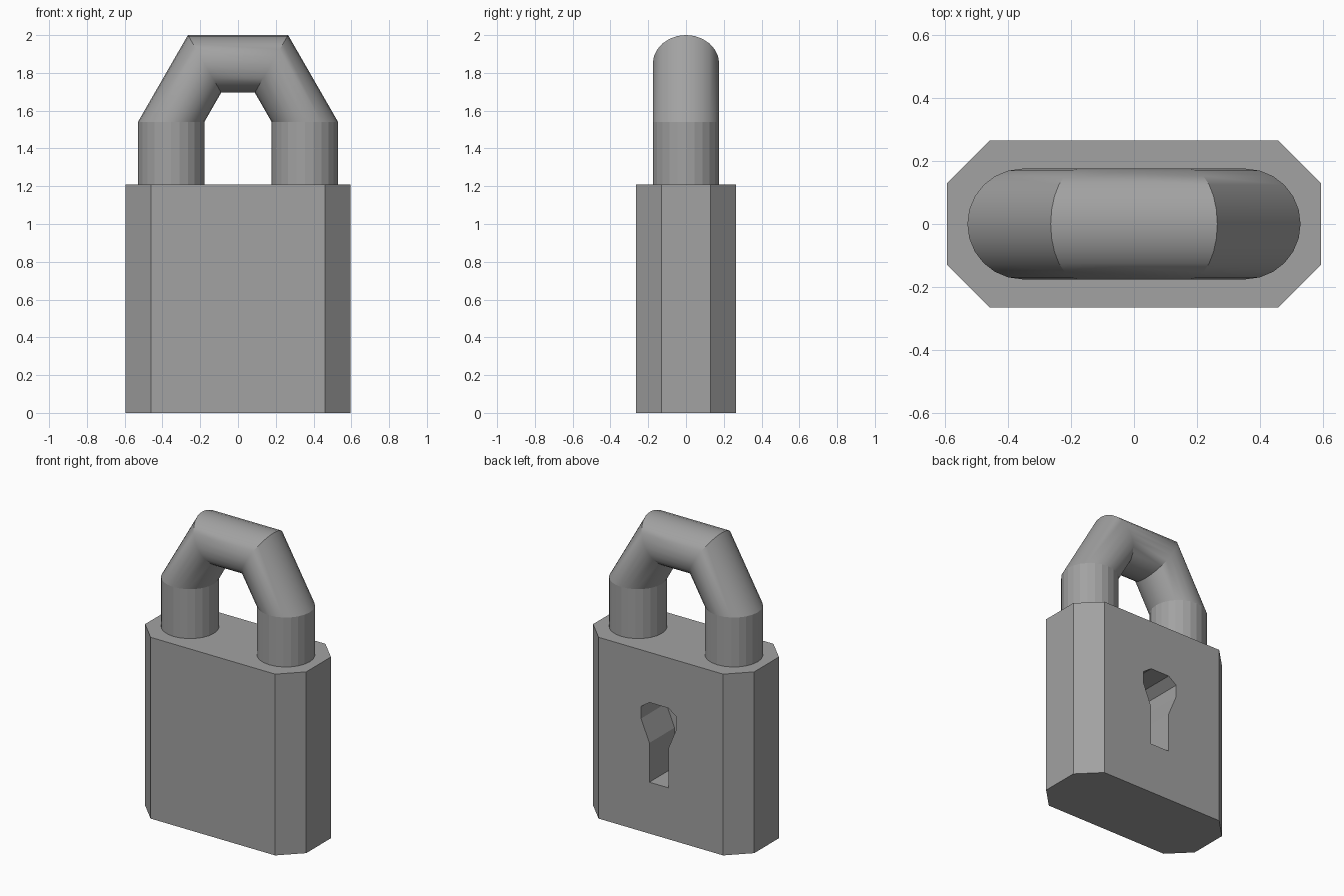
import bpy, bmesh
from math import cos, sin, pi, radians
from mathutils import Vector

if "Cube" in bpy.data.objects:
    bpy.data.objects.remove(bpy.data.objects["Cube"], do_unlink=True)

GREY = (0.36, 0.36, 0.36, 1)
steel = bpy.data.materials.new("grey_steel")
steel.use_nodes = True
steel.diffuse_color = GREY
steel.node_tree.nodes["Principled BSDF"].inputs["Base Color"].default_value = GREY

RADIUS, SIDES = 0.176, 24
LEG_X, BODY_TOP, LEG_TOP = 0.354, 1.21, 1.54


def loft(name, rings):
    """Skin a list of equal point rings and cap both ends."""
    bm = bmesh.new()
    loops = [[bm.verts.new(p) for p in ring] for ring in rings]
    for a, b in zip(loops, loops[1:]):
        for i in range(len(a)):
            j = (i + 1) % len(a)
            bm.faces.new((a[i], a[j], b[j], b[i]))
    bm.faces.new(loops[0])
    bm.faces.new(loops[-1])
    bmesh.ops.recalc_face_normals(bm, faces=bm.faces[:])
    mesh = bpy.data.meshes.new(name)
    bm.to_mesh(mesh)
    bm.free()
    mesh.materials.append(steel)
    obj = bpy.data.objects.new(name, mesh)
    bpy.context.collection.objects.link(obj)
    return obj


def circle(x, z, tilt):
    """Circle whose outer point leans up from +x by the tilt angle."""
    outward = Vector((cos(radians(tilt)), 0, sin(radians(tilt))))
    side = Vector((0, 1, 0))
    angles = [2 * pi * i / SIDES for i in range(SIDES)]
    return [Vector((x, 0, z)) + RADIUS * (cos(a) * outward + sin(a) * side) for a in angles]


# Body: block with chamfered upright corners
w, d, c = 0.595, 0.265, 0.135
corner = [(w, d - c), (w - c, d)]
half = corner + [(-x, y) for x, y in reversed(corner)]
outline = half + [(-x, -y) for x, y in half]
body = loft("lock_body", [[(x, y, z) for x, y in outline] for z in (0, BODY_TOP)])

# Keyhole: blind recess cut into the back
key_half = [(0.07, 0.343), (0.07, 0.605), (0.131, 0.752), (0.131, 0.832), (0.07, 0.875)]
key = key_half + [(-x, z) for x, z in reversed(key_half)]
cutter = loft("keyhole_cutter", [[(x + 0.015, y, z) for x, z in key] for y in (0, 0.4)])
cutter.hide_render = True
cut = body.modifiers.new("keyhole", "BOOLEAN")
cut.operation = "DIFFERENCE"
cut.solver = "EXACT"
cut.object = cutter
bpy.context.view_layer.objects.active = body
bpy.ops.object.modifier_apply(modifier=cut.name)
bpy.data.objects.remove(cutter, do_unlink=True)

# Shackle legs: faceted posts
for side, sign in (("left", 1), ("right", -1)):
    loft(side + "_shackle_leg", [circle(sign * LEG_X, z, 0) for z in (BODY_TOP, LEG_TOP)])

# Shackle arch: round bar with mitred bends
arch = loft("shackle_arch", [
    circle(LEG_X, LEG_TOP, 0),
    circle(0.177, 1.848, 60),
    circle(-0.177, 1.848, 120),
    circle(-LEG_X, LEG_TOP, 180),
])
bpy.ops.object.select_all(action="DESELECT")
arch.select_set(True)
bpy.context.view_layer.objects.active = arch
bpy.ops.object.shade_smooth_by_angle(angle=radians(25))
